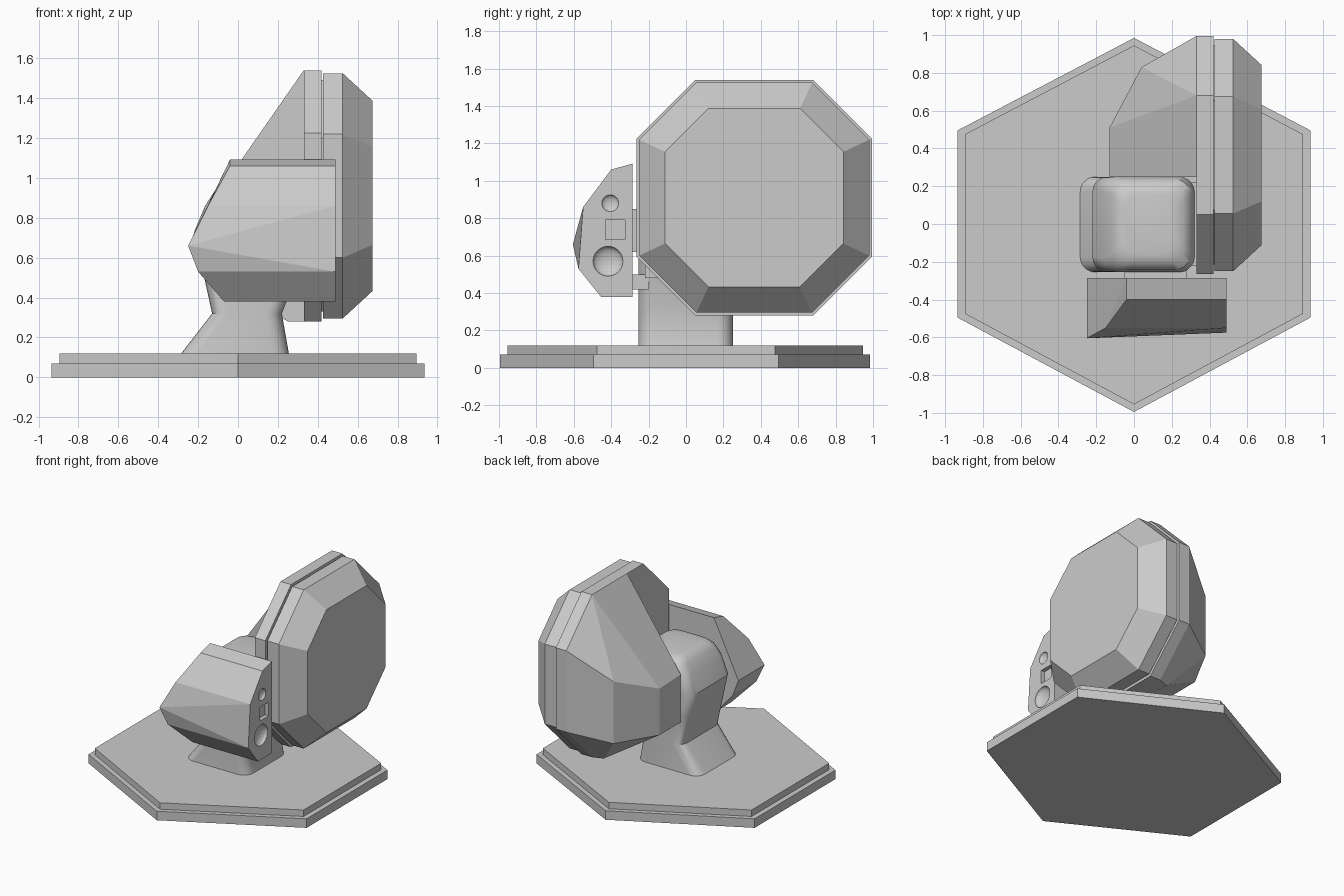
import bpy, bmesh, math

cube = bpy.data.objects.get("Cube")
if cube:
    bpy.data.objects.remove(cube)

grey = bpy.data.materials.new("plain_grey")
grey.use_nodes = True
COLOUR = (0.6, 0.6, 0.6, 1)
grey.diffuse_color = COLOUR
grey.node_tree.nodes["Principled BSDF"].inputs["Base Color"].default_value = COLOUR


def finish(name, bm):
    bmesh.ops.recalc_face_normals(bm, faces=bm.faces)
    mesh = bpy.data.meshes.new(name)
    bm.to_mesh(mesh)
    bm.free()
    mesh.materials.append(grey)
    obj = bpy.data.objects.new(name, mesh)
    bpy.context.collection.objects.link(obj)
    return obj


def loft(name, rings):
    """Skin a stack of equal-length rings and cap both ends."""
    bm = bmesh.new()
    rows = [[bm.verts.new(p) for p in ring] for ring in rings]
    n = len(rows[0])
    for low, high in zip(rows, rows[1:]):
        for i in range(n):
            j = (i + 1) % n
            bm.faces.new((low[i], low[j], high[j], high[i]))
    bm.faces.new(rows[0])
    bm.faces.new(rows[-1])
    return finish(name, bm)


def hull(name, points):
    """Faceted shell around a few corner points."""
    bm = bmesh.new()
    for p in points:
        bm.verts.new(p)
    res = bmesh.ops.convex_hull(bm, input=bm.verts)
    bmesh.ops.delete(bm, geom=[v for v in res["geom_interior"] if isinstance(v, bmesh.types.BMVert)])
    bmesh.ops.dissolve_limit(bm, angle_limit=math.radians(2), verts=bm.verts, edges=bm.edges)
    return finish(name, bm)


def block(name, lo, hi):
    return hull(name, [(x, y, z) for x in (lo[0], hi[0]) for y in (lo[1], hi[1]) for z in (lo[2], hi[2])])


# Two-step hexagonal base
def hexagon(w, r, z):
    return [(0, -r - .005, z), (w, -r / 2, z), (w, r / 2, z),
            (0, r - .005, z), (-w, r / 2, z), (-w, -r / 2, z)]


loft("base_lower", [hexagon(.935, .99, 0), hexagon(.935, .99, .07)])
loft("base_upper", [hexagon(.895, .95, .07), hexagon(.895, .95, .12)])


# Rounded pillar, narrow at the waist and swelling into a head
def rounded(z, x0, x1, inset, r=.08, steps=5):
    y0, y1 = -.255 + inset, .25 - inset
    ring = []
    corners = ((x1 - r, y1 - r), (x0 + r, y1 - r), (x0 + r, y0 + r), (x1 - r, y0 + r))
    for k, (cx, cy) in enumerate(corners):
        for s in range(steps + 1):
            a = math.pi / 2 * (k + s / steps)
            ring.append((cx + r * math.cos(a), cy + r * math.sin(a), z))
    return ring


pillar = loft("pillar", [
    rounded(.12, -.285, .255, 0), rounded(.32, -.13, .22, 0),
    rounded(.55, -.18, .31, 0), rounded(.73, -.22, .32, 0),
    rounded(.86, -.165, .32, 0), rounded(.93, -.12, .30, .015),
    rounded(.965, -.09, .26, .05), rounded(.975, -.05, .21, .09)])
bpy.context.view_layer.objects.active = pillar
pillar.select_set(True)
bpy.ops.object.shade_smooth_by_angle(angle=math.radians(35))
pillar.select_set(False)

# Large octagonal drum
CY, CZ = .365, .91


def octagon(x, half, edge):
    pts = [(edge, half), (half, edge), (half, -edge), (edge, -half)]
    pts += [(-a, -b) for a, b in pts]
    return [(x, CY + a, CZ + b) for a, b in pts]


loft("drum_rear_ring", [octagon(.33, .63, .315), octagon(.42, .63, .315)])
loft("drum_spacer", [octagon(.415, .58, .29), octagon(.43, .58, .29)])
loft("drum_front", [octagon(.427, .615, .31), octagon(.525, .615, .31), octagon(.675, .477, .245)])

# Tapered housing behind the drum
rim = [p for p in octagon(.33, .63, .315) if p[1] > .5]
rim += [(.33, .25, 1.54), (.33, .25, .28)]
tail = [(.04, .83, 1.0), (.04, .83, .52), (-.13, .51, .87), (-.13, .51, .51),
        (-.13, .25, .88), (-.13, .25, .51), (.25, .65, .28), (.25, .25, .28)]
hull("drum_housing", rim + tail)

# Small sensor box in front
BACK = -.285
profile = [(-.04, BACK, 1.092), (-.04, -.40, 1.06), (-.15, -.55, .86), (-.25, -.605, .66),
           (-.20, -.575, .53), (-.07, -.455, .38)]
points = list(profile)
points += [(x, BACK, z) for x, y, z in profile]
points += [(.49, y, z) for x, y, z in profile if z != .66]
points += [(.49, BACK, 1.092), (.49, BACK, .38)]
sensor_box = hull("sensor_box", points)


# Recesses in the side of the sensor box
def ball(name, y, z, r):
    bm = bmesh.new()
    bmesh.ops.create_uvsphere(bm, u_segments=24, v_segments=12, radius=r)
    for v in bm.verts:
        v.co = (.49 + v.co.x * .5, y + v.co.y, z + v.co.z)
    return finish(name, bm)


cutters = [ball("small_lens_cutter", -.405, .88, .045),
           ball("large_lens_cutter", -.417, .57, .08),
           block("window_cutter", (.46, -.43, .685), (.53, -.325, .79))]
for cutter in cutters:
    cutter.hide_render = True
    cutter.hide_set(True)
    mod = sensor_box.modifiers.new(cutter.name, 'BOOLEAN')
    mod.object = cutter
    mod.operation = 'DIFFERENCE'
    mod.solver = 'EXACT'

# Mounts joining the head to the drum and to the box
block("drum_mount", (.25, -.22, .48), (.34, .22, .86))
block("box_mount", (-.05, -.30, .62), (.28, -.20, .85))
block("box_mount_lower", (.05, -.30, .42), (.28, -.20, .50))
